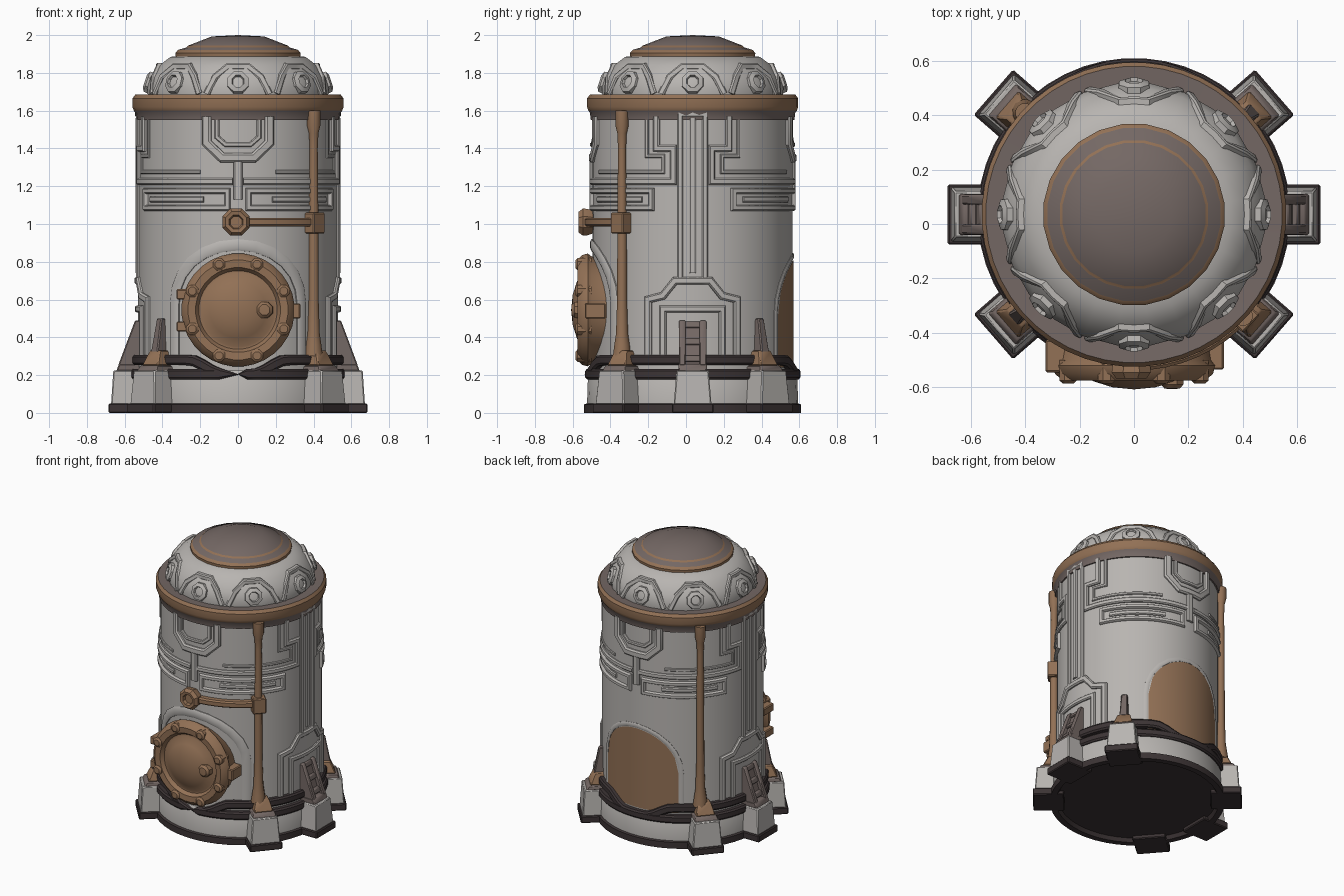
import bpy, bmesh, math
from mathutils import Vector, Matrix

if "Cube" in bpy.data.objects:
    bpy.data.objects.remove(bpy.data.objects["Cube"])

CY = 0.035   # axis of the round body in y
R = 0.53     # body radius


def material(name, rgb):
    m = bpy.data.materials.new(name)
    m.diffuse_color = (*rgb, 1)
    m.use_nodes = True
    m.node_tree.nodes["Principled BSDF"].inputs["Base Color"].default_value = m.diffuse_color
    return m


LIGHT = material("pale grey", (0.48, 0.46, 0.44))
BROWN = material("rust brown", (0.29, 0.165, 0.092))
TAUPE = material("dark taupe", (0.175, 0.138, 0.128))
DARK = material("near black", (0.045, 0.034, 0.035))


def P(a, r, z):
    """Point on the body: angle in degrees from the front, radius, height."""
    a = math.radians(a)
    return Vector((r * math.sin(a), CY - r * math.cos(a), z))


def finish(name, bm, mats):
    bmesh.ops.recalc_face_normals(bm, faces=bm.faces)
    me = bpy.data.meshes.new(name)
    bm.to_mesh(me)
    bm.free()
    for m in mats:
        me.materials.append(m)
    ob = bpy.data.objects.new(name, me)
    bpy.context.collection.objects.link(ob)
    return ob


def lathe(name, profile, mats, seg=48, matrix=None, ids=None):
    """Turn (radius, height) points; ids gives a material per profile segment."""
    bm = bmesh.new()
    rings = []
    for r, z in profile:
        if r < 1e-5:
            rings.append([bm.verts.new((0, 0, z))] * seg)
        else:
            rings.append([bm.verts.new((r * math.cos(2 * math.pi * (k + .5) / seg),
                                        r * math.sin(2 * math.pi * (k + .5) / seg), z)) for k in range(seg)])
    for i in range(len(rings) - 1):
        for k in range(seg):
            n = (k + 1) % seg
            vs = list(dict.fromkeys([rings[i][k], rings[i][n], rings[i + 1][n], rings[i + 1][k]]))
            bm.faces.new(vs).material_index = ids[i] if ids else 0
    bm.transform(matrix or Matrix.Translation((0, CY, 0)))
    return finish(name, bm, mats)


def sweep(name, path, w, h, mat, r=R, closed=False):
    """Chamfered bar of width w, lying on the body along (angle, z) or (angle, z, r) points."""
    pts = [(p[0], p[1], p[2] if len(p) > 2 else r) for p in path]
    if closed:
        pts.append(pts[0])
    fine = []
    for p, q in zip(pts, pts[1:]):
        n = max(1, int(abs(q[0] - p[0]) / 5))
        fine += [[p[j] + (q[j] - p[j]) * i / n for j in range(3)] for i in range(n)]
    if not closed:
        fine.append(pts[-1])
    n = len(fine)
    pos = [P(a, rr, z) for a, z, rr in fine]
    bm = bmesh.new()
    rings = []
    for i in range(n):
        d0 = (pos[i] - pos[i - 1]).normalized() if closed or i else None
        d1 = (pos[(i + 1) % n] - pos[i]).normalized() if closed or i < n - 1 else None
        d0, d1 = d0 or d1, d1 or d0
        t = (d0 + d1).normalized()
        out = P(fine[i][0], 1, 0) - P(0, 0, 0)
        s = t.cross(out).normalized() * w / 2 / max(0.5, t.dot(d1))
        rings.append([bm.verts.new(pos[i] + s * u + out * h * v) for u, v in
                      ((-1, -1), (-1, .5), (-.6, 1), (.6, 1), (1, .5), (1, -1))])
    for i in range(n if closed else n - 1):
        for k in range(6):
            a, b = rings[i], rings[(i + 1) % n]
            bm.faces.new((a[k], a[(k + 1) % 6], b[(k + 1) % 6], b[k]))
    if not closed:
        bm.faces.new(rings[0])
        bm.faces.new(rings[-1])
    return finish(name, bm, [mat])


def block(name, a, r0, r1, hw, z0, z1, mat, r1top=None, hwtop=None, t=0):
    """Radial block at an angle, optionally tapering upward, shifted sideways by t."""
    r1top, hwtop = r1top or r1, hwtop or hw
    out = P(a, 1, 0) - P(a, 0, 0)
    side = Vector((-out.y, out.x, 0))
    bm = bmesh.new()
    for z, rb, w in ((z0, r1, hw), (z1, r1top, hwtop)):
        for rr, s in ((r0, -w), (rb, -w), (rb, w), (r0, w)):
            bm.verts.new(P(a, rr, z) + side * (s + t))
    v = list(bm.verts)
    for f in ((0, 1, 2, 3), (4, 5, 6, 7), (0, 1, 5, 4), (1, 2, 6, 5), (2, 3, 7, 6), (3, 0, 4, 7)):
        bm.faces.new([v[i] for i in f])
    bmesh.ops.bevel(bm, geom=list(bm.edges), offset=0.006, segments=1, affect='EDGES')
    return finish(name, bm, [mat])


def facing(x, z, a=0, r=0):
    """Matrix that points a turned part out of the front, or out of the body at angle a."""
    return Matrix.Translation((0, CY if r else 0, 0)) @ Matrix.Rotation(math.radians(a), 4, 'Z') \
        @ Matrix.Translation((x, -r, z)) @ Matrix.Rotation(math.pi / 2, 4, 'X')


# Body shell, base and roof
lathe("body", [(0, .2), (R, .2), (R, 1.6), (0, 1.6)], [LIGHT], 64)
lathe("base", [(0, .025), (.52, .025), (.535, 0), (.575, 0), (.575, .045), (.56, .05), (.555, .2), (.54, .225), (.5, .225)],
      [DARK, LIGHT], ids=[0, 0, 0, 0, 0, 1, 1, 1])
lathe("roof_ring", [(.5, 1.55), (.54, 1.55), (.545, 1.59), (.553, 1.6), (.56, 1.62), (.56, 1.665), (.545, 1.685), (.47, 1.68)],
      [TAUPE, BROWN], ids=[0, 0, 0, 1, 1, 1, 0])
lathe("dome", [(.48, 1.67), (.485, 1.72), (.465, 1.78), (.42, 1.84), (.36, 1.885), (.3, 1.89)], [LIGHT], 24)
lathe("roof_cap", [(.3, 1.88), (.333, 1.885), (.335, 1.905), (.32, 1.922), (.275, 1.935), (.265, 1.945), (.14, 1.993), (0, 2.0)],
      [BROWN, TAUPE], 24, ids=[0, 0, 0, 1, 0, 1, 1])

# Petal arches and bosses around the dome
for i in range(8):
    a = i * 45
    sweep("dome_arch", [(a - 20, 1.69, .482), (a - 15, 1.78, .462), (a - 7, 1.835, .42), (a + 7, 1.835, .42),
                        (a + 15, 1.78, .462), (a + 20, 1.69, .482)], .035, .014, LIGHT)
    lathe("dome_boss", [(.065, -.03), (.06, .012), (.035, .022), (.03, .008), (0, .012)], [LIGHT], 8,
          facing(0, 1.75, a, .472) @ Matrix.Rotation(math.radians(-18), 4, 'X'))

# Dark sill ring, dipping at front and back
sill = []
for i in range(72):
    a = i * 5
    d = min(a % 180, 180 - a % 180)
    k = min(1, max(0, (d - 8) / 20))
    k = k * k * (3 - 2 * k)
    sill.append((a, .205 + .075 * k, .553 - .008 * k))
sweep("sill_ring", sill, .055, .018, DARK, closed=True)

# Six feet with brackets
for a in (49, 90, 131, 229, 270, 311):
    block("foot_sole", a, .48, .685, .11, 0, .05, DARK)
    block("foot", a, .48, .672, .1, .045, .225, LIGHT, .66, .085)
    if a % 180 == 90:
        block("bracket_base", a, .5, .645, .075, .22, .26, TAUPE, .63)
        for s in (-1, 1):
            block("bracket_cheek", a, .5, .635, .018, .25, .49, TAUPE, .545, t=s * .055)
        for z in (.27, .36, .45):
            r = .62 - (z - .25) * .36
            block("bracket_rung", a, .5, r, .05, z, z + .035, TAUPE, r - .012)
        block("bracket_back", a, .5, .6, .05, .25, .46, TAUPE, .535)
    else:
        block("pedestal", a, .5, .645, .08, .22, .25, TAUPE, .63, .07)
        block("pedestal_top", a, .5, .62, .065, .25, .33, BROWN, .585, .042)
        if a not in (49, 229):
            block("pedestal_pin", a, .52, .59, .028, .32, .5, TAUPE, .555, .02)

# Two standing pipes
for a in (47, 227):
    p = P(a, .548, 0)
    lathe("pipe", [(0, .3), (.05, .3), (.042, .36), (.033, .42), (.027, .6), (.025, 1.1), (.022, 1.4), (.026, 1.48),
                   (.036, 1.52), (.036, 1.6), (0, 1.6)], [BROWN], 12, Matrix.Translation(p))

# Handle arm reaching from the front pipe
block("handle_joint", 47, .51, .59, .045, .95, 1.06, BROWN)
sweep("handle_arm", [(47, 1.01), (30, 1.01), (6, 1.01)], .045, .022, BROWN, r=.552)
lathe("handle_ring", [(.06, .48), (.075, .52), (.078, .545), (.06, .568), (.04, .565), (.033, .545), (0, .545)],
      [BROWN], 8, facing(-.01, 1.01))

# Front hatch with hinges, knob and rim lugs
lathe("hatch", [(0, .4), (.27, .41), (.285, .5), (.3, .52), (.292, .55), (.265, .575), (.225, .572), (.208, .548),
                (.195, .548), (.15, .578), (.08, .6), (0, .608)], [BROWN], 32, facing(0, .545))
lathe("hatch_knob", [(.05, .53), (.045, .59), (.03, .605), (0, .607)], [BROWN], 8, facing(.14, .545))
for i in range(8):
    t = math.radians(22.5 + i * 45)
    lathe("hatch_lug", [(.035, .5), (.035, .575), (.022, .586), (0, .586)], [BROWN], 8,
          facing(.262 * math.cos(t), .545 + .262 * math.sin(t)))
for z in (.43, .6):
    block("hatch_hinge", 0, .46, .58, .06, z, z + .055, BROWN, t=-.265)
block("hatch_latch", 0, .46, .57, .04, .5, .58, BROWN, t=.29)


# Arched openings: pale surround in front, rust door behind
def arch(a0, half, spring, top, foot, n=12):
    pts = [(a0 - half, foot)]
    for i in range(n + 1):
        t = math.pi * (1 - i / n)
        pts.append((a0 + half * math.cos(t), spring + (top - spring) * math.sin(t)))
    return pts + [(a0 + half, foot)]


sweep("hatch_surround", arch(0, 39, .58, .89, .3), .06, .012, LIGHT)
sweep("back_door_surround", arch(180, 34, .52, .83, .3), .03, .006, LIGHT)
bm = bmesh.new()
cols = []
for i in range(25):
    u = -1 + i / 12
    top = .52 + .29 * math.sqrt(max(0, 1 - u * u))
    cols.append([bm.verts.new(P(180 + 32 * u, R + .004, z)) for z in (.24, top)])
for c, d in zip(cols, cols[1:]):
    bm.faces.new((c[0], d[0], d[1], c[1]))
finish("back_door", bm, [BROWN])

# Raised panel work, mirrored on front and back
for a in (0, 180):
    sweep("window_frame", [(a - 18, 1.57), (a - 18, 1.43), (a - 9, 1.35), (a + 9, 1.35), (a + 18, 1.43), (a + 18, 1.57)],
          .05, .02, LIGHT)
    sweep("window_lip", [(a - 12, 1.55), (a - 12, 1.46), (a - 7, 1.42), (a + 7, 1.42), (a + 12, 1.46), (a + 12, 1.55)],
          .025, .012, LIGHT)
    sweep("window_stem", [(a, 1.34), (a, 1.13)], .05, .016, LIGHT)
    for s in (-1, 1):
        sweep("panel_edge", [(a + s * u, z) for u, z in ((3, 1.225), (79, 1.225), (79, 1.4), (69, 1.4), (69, 1.57))],
              .035, .016, LIGHT)
        sweep("panel_inner_edge", [(a + s * u, z) for u, z in ((22, 1.275), (73, 1.275), (73, 1.36), (63, 1.36), (63, 1.55))],
              .02, .009, LIGHT)
        sweep("vent_frame", [(a + s * u, z) for u, z in ((6, 1.085), (66, 1.085), (66, 1.175), (6, 1.175))],
              .03, .018, LIGHT, closed=True)
        sweep("vent_bar", [(a + s * 20, 1.13), (a + s * 60, 1.13)], .03, .012, LIGHT)

# Side spines and stepped housings
for a in (90, 270):
    sweep("spine_frame", [(a - 7, .7), (a - 7, 1.58), (a + 7, 1.58), (a + 7, .7)], .03, .014, LIGHT, closed=True)
    sweep("spine_bar", [(a, .74), (a, 1.56)], .04, .012, LIGHT)
    sweep("side_housing", [(a - 26, .3), (a - 26, .6), (a - 17, .62), (a - 10, .7), (a + 10, .7), (a + 17, .62),
                           (a + 26, .6), (a + 26, .3)], .04, .018, LIGHT)
    sweep("side_housing_inner", [(a - 17, .3), (a - 17, .55), (a + 17, .55), (a + 17, .3)], .035, .016, LIGHT)

# Smooth the round surfaces, keep edges crisp
for ob in bpy.context.scene.objects:
    ob.select_set(True)
    bpy.context.view_layer.objects.active = ob
bpy.ops.object.shade_smooth_by_angle(angle=math.radians(35))
